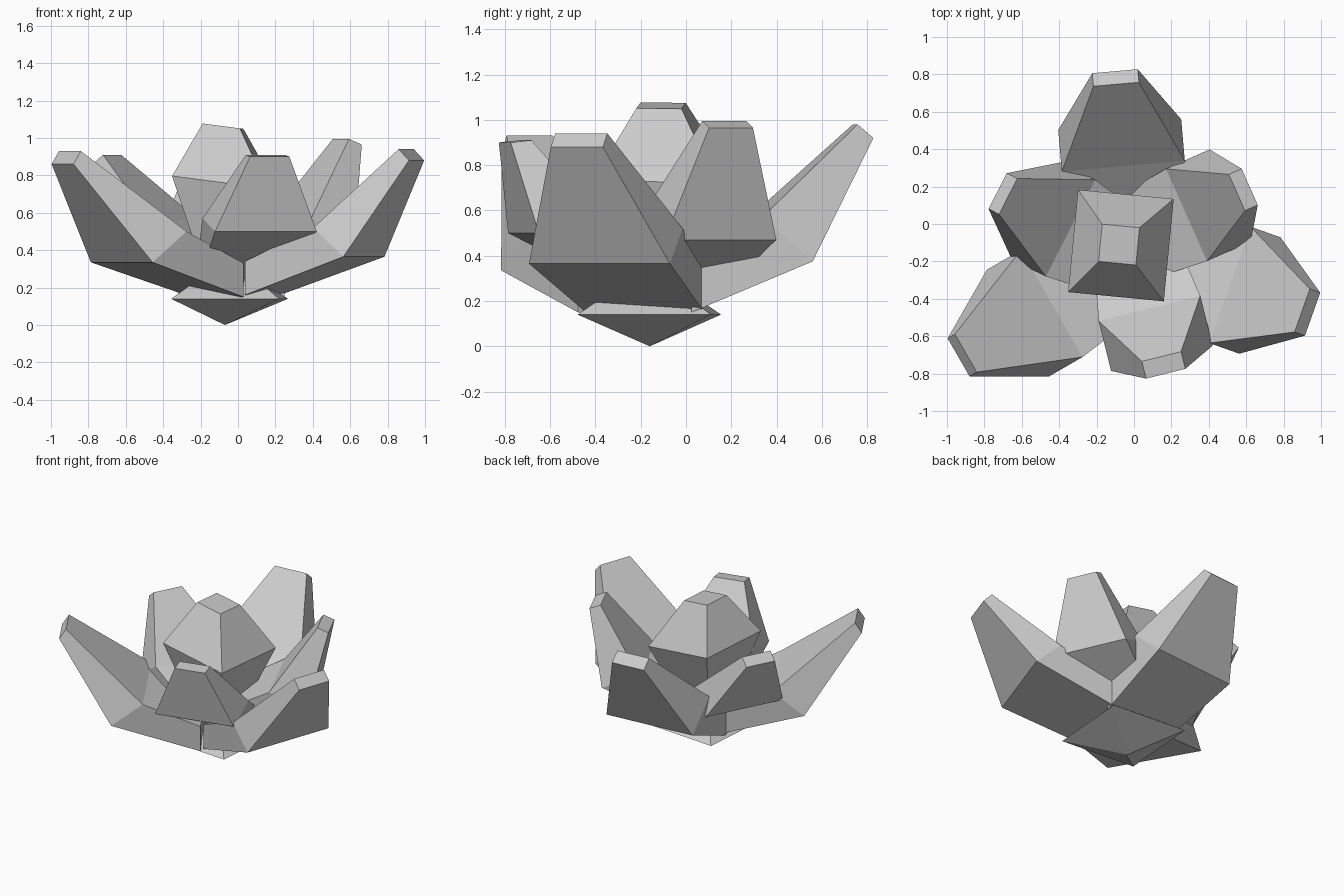
import bpy, bmesh
from math import sin, cos, radians
from mathutils import Vector

if "Cube" in bpy.data.objects:
    bpy.data.objects.remove(bpy.data.objects["Cube"])


def loft(name, rings):
    """Skin a stack of four-point rings into a closed flat-faced solid."""
    bm = bmesh.new()
    rows = [[bm.verts.new(p) for p in ring] for ring in rings]
    for a, b in zip(rows, rows[1:]):
        for i in range(4):
            j = (i + 1) % 4
            bm.faces.new((a[i], a[j], b[j], b[i]))
    bm.faces.new(rows[0][::-1])
    bm.faces.new(rows[-1])
    bmesh.ops.remove_doubles(bm, verts=bm.verts[:], dist=0.0005)
    bmesh.ops.recalc_face_normals(bm, faces=bm.faces[:])
    mesh = bpy.data.meshes.new(name)
    bm.to_mesh(mesh)
    bm.free()
    ob = bpy.data.objects.new(name, mesh)
    bpy.context.collection.objects.link(ob)
    return ob


def petal(name, origin, angle, stations):
    """Stations: outer reach, outer z, inner reach, inner z, half width."""
    a = radians(angle)
    o = Vector((*origin, 0))
    axis, side = Vector((cos(a), sin(a), 0)), Vector((-sin(a), cos(a), 0))
    rings = []
    for ro, zo, ri, zi, w in stations:
        rings.append([o + axis * r + side * s + Vector((0, 0, z))
                      for r, z, s in ((ro, zo, -w), (ro, zo, w), (ri, zi, w), (ri, zi, -w))])
    return loft(name, rings)


def square_stack(name, profile, turn, lean=0.0):
    """Profile: centre x, centre y, z, half width, half depth."""
    a = radians(turn)
    rings = []
    for cx, cy, z, w, d in profile:
        ring = []
        for sx, sy in ((-1, -1), (1, -1), (1, 1), (-1, 1)):
            x = cos(a) * sx * w - sin(a) * sy * d
            y = sin(a) * sx * w + cos(a) * sy * d
            ring.append((cx + x, cy + y, z - lean * x))
        rings.append(ring)
    return loft(name, rings)


# Large outer petals
petal("outer_petal_left", (-.11, -.235), 210,
      [(0, .15, 0, .33, .28), (.591, .335, .381, .50, .33), (.956, .86, .911, .93, .117)])
petal("outer_petal_right", (.13, -.19), -19.5,
      [(0, .16, 0, .34, .28), (.576, .365, .406, .52, .33), (.875, .88, .816, .94, .122)])
petal("outer_petal_back", (-.03, 0), 95,
      [(0, .15, 0, .33, .28), (.533, .375, .31, .57, .33), (.82, .92, .75, .98, .122)])

# Smaller, steeper inner petals
petal("inner_petal_front", (.01, -.16), -76,
      [(.08, .25, .06, .42, .24), (.575, .50, .30, .57, .28), (.66, .90, .565, .91, .108)])
petal("inner_petal_back_right", (-.03, -.09), 24,
      [(.08, .24, .06, .42, .24), (.595, .47, .34, .57, .27), (.71, .965, .635, .995, .106)])
petal("inner_petal_back_left", (-.01, -.19), 153,
      [(.08, .23, .06, .41, .24), (.575, .44, .37, .56, .29), (.807, .86, .744, .91, .107)])

# Closed bud in the middle
square_stack("bud", [(-.07, -.14, .20, .08, .08), (-.07, -.115, .76, .257, .275),
                     (-.08, -.11, 1.063, .1, .1)], -5.5, .13)

# Pointed base under the petals
square_stack("base", [(-.07, -.16, 0, 0, 0), (-.045, -.162, .14, .29, .295),
                      (-.045, -.162, .21, .2, .2)], -4.5)
